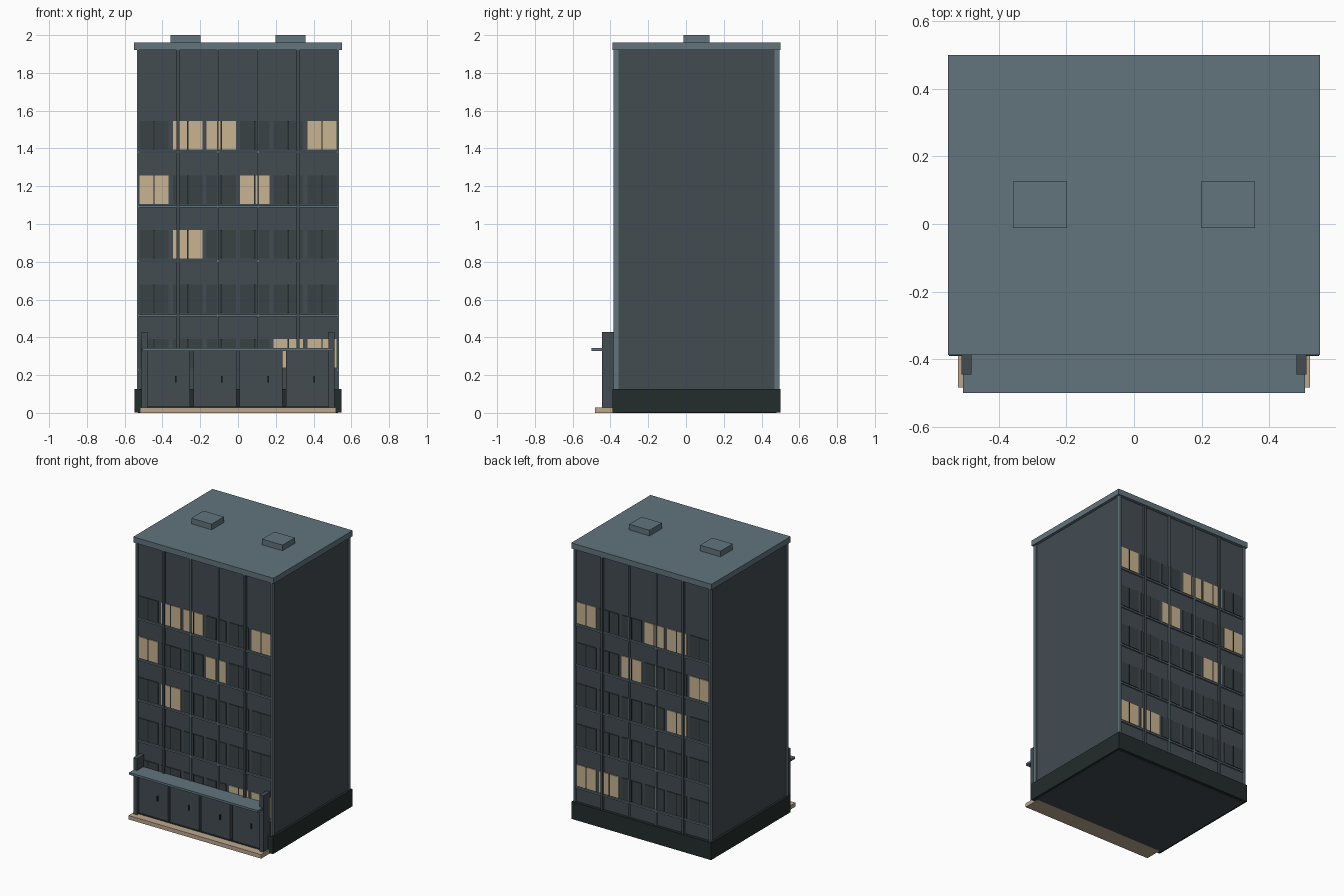
import bpy, bmesh
from mathutils import Vector

cube = bpy.data.objects.get("Cube")
if cube:
    bpy.data.objects.remove(cube)


def material(name, rgb):
    m = bpy.data.materials.new(name)
    m.use_nodes = True
    m.diffuse_color = (*rgb, 1)
    bsdf = next(n for n in m.node_tree.nodes if n.type == 'BSDF_PRINCIPLED')
    bsdf.inputs["Base Color"].default_value = (*rgb, 1)
    return m


wall = material("slate wall", (0.056, 0.072, 0.083))
trim = material("blue grey trim", (0.120, 0.176, 0.202))
plinth = material("dark green plinth", (0.017, 0.026, 0.025))
glass = material("dark glass", (0.042, 0.054, 0.060))
light = material("lit glass", (0.58, 0.456, 0.285))
stone = material("tan stone", (0.50, 0.39, 0.27))


def boxes(name, mat, spans):
    """One object of boxes, each given as (x0, x1), (y0, y1), (z0, z1)."""
    bm = bmesh.new()
    for span in spans:
        low, high = Vector(s[0] for s in span), Vector(s[1] for s in span)
        size, mid = high - low, (low + high) / 2
        for v in bmesh.ops.create_cube(bm, size=1)["verts"]:
            v.co = Vector(c * s for c, s in zip(v.co, size)) + mid
    mesh = bpy.data.meshes.new(name)
    bm.to_mesh(mesh)
    bm.free()
    mesh.materials.append(mat)
    ob = bpy.data.objects.new(name, mesh)
    bpy.context.collection.objects.link(ob)
    return ob


def around(c, half):
    return (c - half, c + half)


FRONT, BACK = -0.367, 0.478
OUT_FRONT, OUT_BACK = -0.385, 0.495

# Main block, plinth and roof
boxes("main_block", wall, [((-0.53, 0.53), (FRONT, BACK), (0, 1.93))])
boxes("plinth", plinth, [((-0.547, 0.547), (-0.39, 0.5), (0.003, 0.126))])
boxes("roof_slab", trim, [((-0.55, 0.55), (-0.388, 0.5), (1.92, 1.96))])
boxes("roof_hatches", trim,
      [(around(s * 0.278, 0.08), (-0.012, 0.125), (1.95, 2.0)) for s in (-1, 1)])

# Windows run through the block, so both facades match
lit_windows = {0: (4, 5), 2: (1,), 3: (0, 3), 4: (1, 2, 5)}
dark, lit, frames, ledges = [], [], [], []
for floor in range(5):
    z = 0.24 + 0.2885 * floor
    for col in range(6):
        x = (col - 2.5) * 0.1775
        is_lit = col in lit_windows.get(floor, ())
        for side in (-1, 1):
            pane = (around(x + side * 0.04, 0.037),
                    (FRONT - 0.006, BACK + 0.006), (z, z + 0.15))
            (lit if is_lit else dark).append(pane)
        frames.append((around(x, 0.003), (FRONT - 0.008, BACK + 0.008), (z, z + 0.15)))
    ledges.append(((-0.53, 0.53), (OUT_FRONT + 0.006, OUT_BACK - 0.006), (z - 0.018, z - 0.007)))
boxes("dark_windows", glass, dark)
boxes("lit_windows", light, lit)
boxes("window_dividers", plinth, frames)

# Facade ledges and upright fins on front and back
def facade_pair(spans):
    return [(x, y, z) for x, ys, z in spans
            for y in ((ys[0], FRONT + 0.01), (BACK - 0.01, ys[1]))]


boxes("facade_ledges", trim, facade_pair(ledges))
boxes("slim_fins", trim, facade_pair(
    [(around(x, 0.005), (OUT_FRONT + 0.004, OUT_BACK - 0.004), (0.12, 1.925))
     for x in (-0.107, 0.107)]))
boxes("corner_fins", trim, facade_pair(
    [(around(x, 0.006), (OUT_FRONT, OUT_BACK), (0.12, 1.925)) for x in (-0.53, 0.53)]))
boxes("wide_fins", wall, facade_pair(
    [(around(x, 0.008), (OUT_FRONT, OUT_BACK), (0.12, 1.925)) for x in (-0.318, 0.318)]))

# Entrance: step, side posts, canopy, four doors with handles
boxes("entrance_step", stone, [((-0.52, 0.52), (-0.483, -0.36), (0, 0.028))])
boxes("entrance_posts", wall,
      [(around(s * 0.495, 0.015), (-0.445, -0.36), (0.02, 0.427)) for s in (-1, 1)])
boxes("canopy", trim, [((-0.505, 0.505), (-0.5, -0.375), (0.328, 0.343))])
door_x = [(i - 1.5) * 0.245 for i in range(4)]
boxes("doors", wall,
      [(around(x, 0.114), (-0.425, -0.4), (0.035, 0.328)) for x in door_x])
boxes("door_sill", plinth, [((-0.48, 0.48), (-0.427, -0.39), (0.028, 0.037))])
boxes("door_handles", plinth,
      [(around(x + 0.037, 0.004), (-0.433, -0.42), (0.16, 0.195)) for x in door_x])
